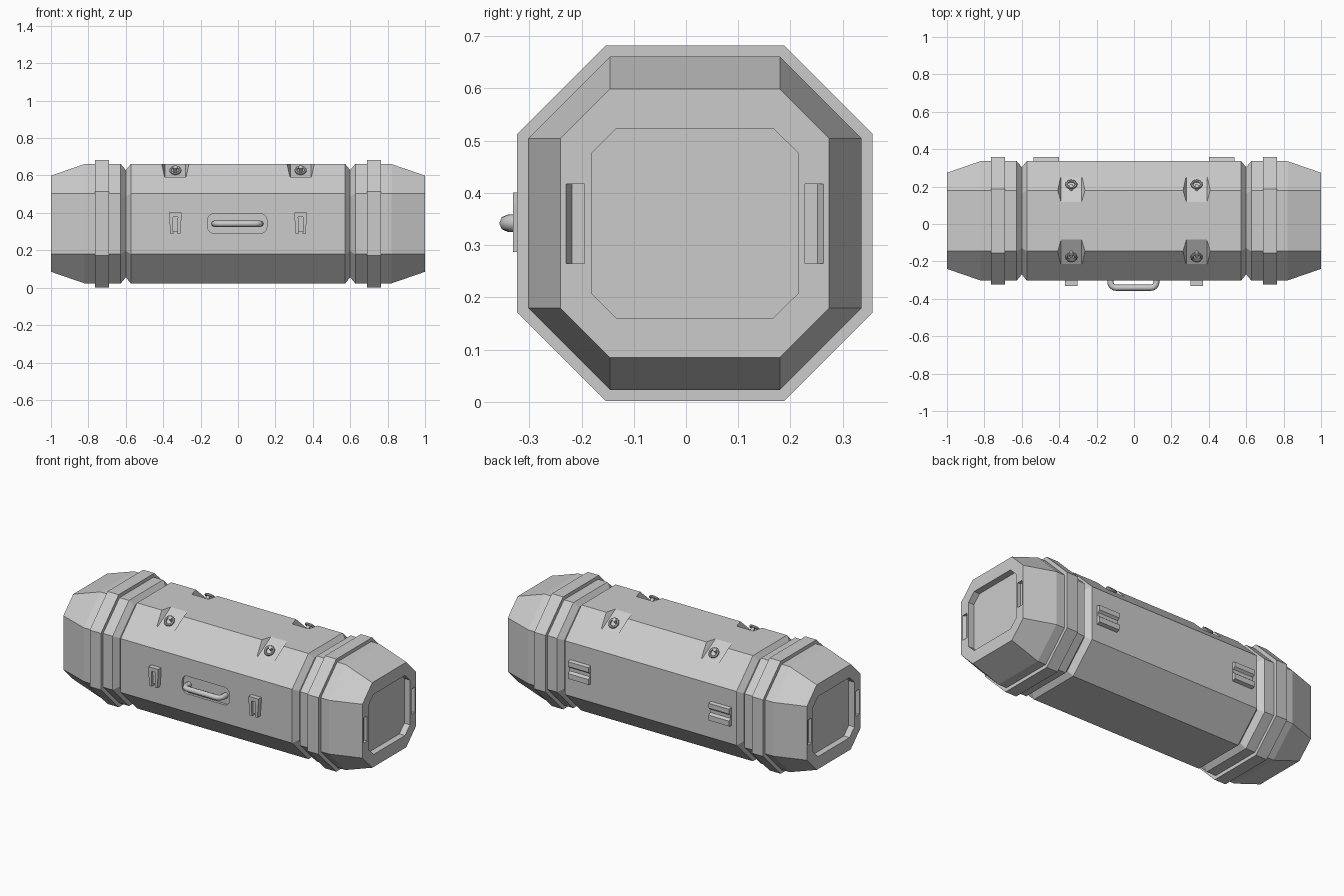
import bpy, bmesh, math
from mathutils import Vector

if "Cube" in bpy.data.objects:
    bpy.data.objects.remove(bpy.data.objects["Cube"])

CY, CZ = 0.017, 0.342   # centre line of the case


def finish(name, bm):
    bmesh.ops.recalc_face_normals(bm, faces=bm.faces)
    me = bpy.data.meshes.new(name)
    bm.to_mesh(me)
    bm.free()
    ob = bpy.data.objects.new(name, me)
    bpy.context.collection.objects.link(ob)
    return ob


def octagon(x, hy, hz, fy, fz):
    pts = [(hy, -fz), (hy, fz), (fy, hz), (-fy, hz),
           (-hy, fz), (-hy, -fz), (-fy, -hz), (fy, -hz)]
    return [(x, CY + y, CZ + z) for y, z in pts]


def loft(name, sections):
    bm = bmesh.new()
    rings = [[bm.verts.new(p) for p in octagon(*s)] for s in sections]
    for a, b in zip(rings, rings[1:]):
        for i in range(8):
            j = (i + 1) % 8
            bm.faces.new((a[i], a[j], b[j], b[i]))
    bm.faces.new(rings[0])
    bm.faces.new(rings[-1])
    return finish(name, bm)


def extrude(name, pts, vec):
    bm = bmesh.new()
    f = bm.faces.new([bm.verts.new(p) for p in pts])
    r = bmesh.ops.extrude_face_region(bm, geom=[f])
    # keep the first cap so the prism is closed
    moved = [v for v in r['geom'] if isinstance(v, bmesh.types.BMVert)]
    bmesh.ops.translate(bm, verts=moved, vec=vec)
    if f.is_valid is False or len(bm.faces) < len(pts) + 2:
        bmesh.ops.holes_fill(bm, edges=bm.edges, sides=0)
    return finish(name, bm)


def hull(name, pts):
    bm = bmesh.new()
    for p in pts:
        bm.verts.new(p)
    bmesh.ops.convex_hull(bm, input=bm.verts)
    return finish(name, bm)


def tube(name, pts, radius):
    cu = bpy.data.curves.new(name, 'CURVE')
    cu.dimensions = '3D'
    cu.bevel_depth, cu.bevel_resolution = radius, 2
    cu.use_fill_caps = True
    sp = cu.splines.new('POLY')
    sp.points.add(len(pts) - 1)
    for q, p in zip(sp.points, pts):
        q.co = (*p, 1)
    ob = bpy.data.objects.new(name, cu)
    bpy.context.collection.objects.link(ob)
    return ob


def carve(ob, cutter):
    m = ob.modifiers.new("cut", 'BOOLEAN')
    m.operation, m.solver, m.object = 'DIFFERENCE', 'EXACT', cutter
    bpy.context.view_layer.objects.active = ob
    bpy.ops.object.modifier_apply(modifier=m.name)
    bpy.data.objects.remove(cutter)


# Case body: tapered ends with recessed panels and two V grooves
R, F = 0.319, 0.1625
half = [(0.573, R, R, F, F), (0.6, 0.287, 0.287, 0.146, 0.146), (0.627, R, R, F, F),
        (0.82, R, R, F, F), (1, 0.257, 0.257, F, F),
        (1, 0.197, 0.1815, 0.15, 0.135), (0.962, 0.197, 0.1815, 0.15, 0.135)]
body = loft("case_body", [(-s[0], *s[1:]) for s in reversed(half)] + half)

# Grip slots in the rim of each end, with a sloped outer wall
for sx in (-1, 1):
    for sy in (-1, 1):
        pts = [(sx * x, CY + sy * y, z) for x, y in
               ((1.01, 0.211), (1.01, 0.252), (0.98, 0.235), (0.98, 0.211))
               for z in (0.265, 0.417)]
        carve(body, hull("slot_cutter", pts))

# Pockets in the upper edges that hold the lifting rings
for sx in (-1, 1):
    for sy in (-1, 1):
        X = 0.335 * sx
        pts = [(X + d, CY + sy * y, z) for y, z, w in
               ((0.101, 0.661, 0.055), (0.24, 0.582, 0.055), (0.168, 0.666, 0.077))
               for d in (-w, w)]
        carve(body, hull("pocket_cutter", pts))

# Rounded recess behind the carry handle
outline = []
for cx, cz, a0 in ((0.125, 0.363, 0), (-0.125, 0.363, 90), (-0.125, 0.323, 180), (0.125, 0.323, 270)):
    for k in range(4):
        a = math.radians(a0 + 30 * k)
        outline.append((cx - 0.004 + 0.033 * math.cos(a), -0.287, cz + 0.033 * math.sin(a)))
carve(body, extrude("recess_cutter", outline, (0, -0.05, 0)))

# Raised collars
for sx, side in ((-1, "left"), (1, "right")):
    loft(side + "_collar", [(sx * x, 0.34, 0.34, 0.171, 0.171) for x in (0.69, 0.765)])

# Carry handle: bar with rounded corners
path = [(0.123, -0.285)]
for k in range(5):
    a = math.radians(22.5 * k)
    path.append((0.093 + 0.03 * math.cos(a), -0.311 - 0.03 * math.sin(a)))
path += [(-x, y) for x, y in reversed(path)]
handle = tube("carry_handle", [(x - 0.003, y, 0.342) for x, y in path], 0.0165)

# Front latches: tapered forks with a thin tongue
for sx, side in ((-1, "left"), (1, "right")):
    X = 0.335 * sx
    fork = [(-0.033, 0.401), (0.033, 0.401), (0.033, 0.378), (0.026, 0.287), (0.011, 0.287),
            (0.013, 0.378), (-0.013, 0.378), (-0.011, 0.287), (-0.026, 0.287), (-0.033, 0.378)]
    extrude(side + "_latch", [(X + x, -0.298, z) for x, z in fork], (0, -0.033, 0))
    tongue = [(-0.014, 0.38), (0.014, 0.38), (0.012, 0.30), (-0.012, 0.30)]
    extrude(side + "_latch_tongue", [(X + x, -0.298, z) for x, z in tongue], (0, -0.02, 0))

# Back hinges: two leaves with a groove between
leaf = [(0.33, 0.401), (0.357, 0.395), (0.357, 0.366), (0.343, 0.355), (0.343, 0.335),
        (0.357, 0.324), (0.357, 0.292), (0.33, 0.284)]
for sx, side in ((-1, "left"), (1, "right")):
    extrude(side + "_hinge", [(0.47 * sx - 0.068, y, z) for y, z in leaf], (0.136, 0, 0))

# Lifting rings with stems
for sx, side in ((-1, "left"), (1, "right")):
    for sy, depth in ((-1, "front"), (1, "back")):
        X = 0.335 * sx
        bpy.ops.mesh.primitive_torus_add(
            major_radius=0.025, minor_radius=0.0075, major_segments=16, minor_segments=8,
            location=(X, CY + sy * 0.195, 0.628), rotation=(-sy * math.radians(45), 0, 0))
        ring = bpy.context.object
        ring.name = f"{side}_{depth}_ring"
        bpy.ops.object.shade_smooth_by_angle()
        base = Vector((X, CY + sy * 0.165, 0.618))
        tip = Vector((X, CY + sy * 0.19, 0.643))
        tube(f"{side}_{depth}_ring_stem", [base, tip], 0.01)
